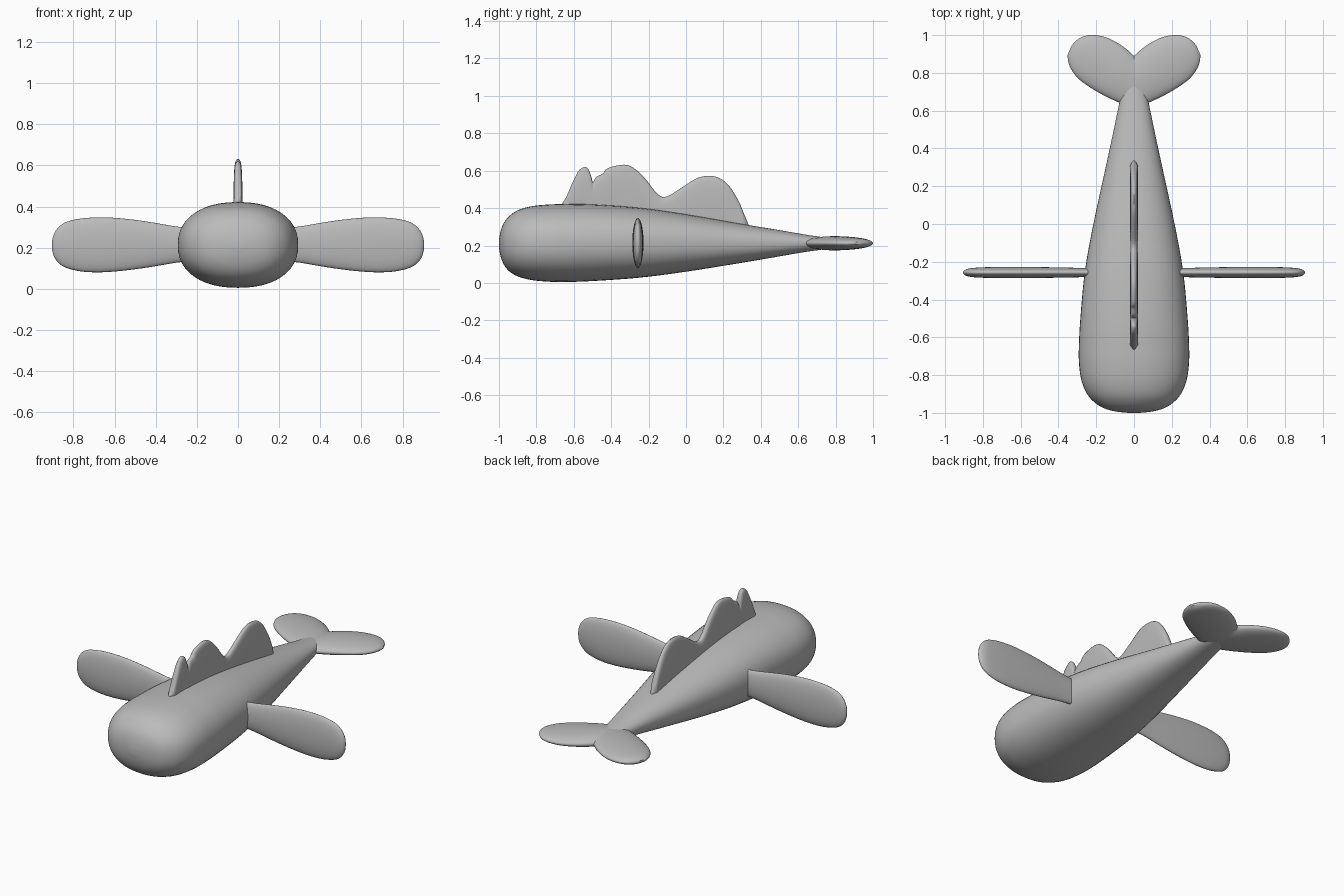
import bpy, math
from mathutils import Vector

if "Cube" in bpy.data.objects:
    bpy.data.objects.remove(bpy.data.objects["Cube"])

grey = bpy.data.materials.new("soft grey")
grey.diffuse_color = (0.5, 0.5, 0.5, 1)
grey.use_nodes = True
grey.node_tree.nodes["Principled BSDF"].inputs["Base Color"].default_value = grey.diffuse_color


def refine(rows, n):
    """Smoothly interpolate a list of number rows, n steps per span."""
    out = []
    for i in range(len(rows) - 1):
        a, b, c, d = (rows[max(0, min(len(rows) - 1, i + k))] for k in (-1, 0, 1, 2))
        for s in range(n):
            t = s / n
            out.append([0.5 * (2 * q + (r - p) * t + (2 * p - 5 * q + 4 * r - w) * t * t
                               + (3 * q - p - 3 * r + w) * t ** 3)
                        for p, q, r, w in zip(a, b, c, d)])
    out.append(list(rows[-1]))
    return out


def loft(name, sections, exp=2.0, sides=32, angle=50):
    """Skin over rounded sections, each (edge point, opposite edge point, half thickness vector)."""
    verts, faces = [], []
    for p, q, half in sections:
        p, q, half = Vector(p), Vector(q), Vector(half)
        for k in range(sides):
            a = 2 * math.pi * k / sides
            c, s = math.cos(a), math.sin(a)
            u = math.copysign(abs(c) ** (2 / exp), c)
            v = math.copysign(abs(s) ** (2 / exp), s)
            verts.append((p + q) / 2 + (q - p) / 2 * u + half * v)
    rings = len(sections)
    for i in range(rings - 1):
        for k in range(sides):
            j = (k + 1) % sides
            faces.append((i * sides + k, i * sides + j, (i + 1) * sides + j, (i + 1) * sides + k))
    faces.append(tuple(reversed(range(sides))))
    faces.append(tuple(range((rings - 1) * sides, rings * sides)))
    me = bpy.data.meshes.new(name)
    me.from_pydata(verts, [], faces)
    me.materials.append(grey)
    ob = bpy.data.objects.new(name, me)
    bpy.context.collection.objects.link(ob)
    # consistent outward normals
    import bmesh
    bm = bmesh.new()
    bm.from_mesh(me)
    bmesh.ops.recalc_face_normals(bm, faces=bm.faces)
    bm.to_mesh(me)
    bm.free()
    bpy.ops.object.select_all(action='DESELECT')
    ob.select_set(True)
    bpy.context.view_layer.objects.active = ob
    bpy.ops.object.shade_smooth_by_angle(angle=math.radians(angle))
    return ob


# Body: y, bottom, top, half width
body = [(-1.0, .19, .23, .03), (-.992, .145, .275, .10), (-.975, .10, .32, .16),
        (-.945, .062, .357, .208), (-.90, .035, .388, .248), (-.83, .016, .409, .278),
        (-.74, .007, .419, .291), (-.65, .005, .421, .292), (-.5, .01, .42, .284),
        (-.25, .028, .402, .26), (0, .06, .367, .215), (.3, .108, .315, .15),
        (.5, .142, .282, .107), (.64, .166, .258, .078), (.74, .18, .243, .055),
        (.82, .195, .227, .025)]
loft("body", [((0, y, b), (0, y, t), (w, 0, 0)) for y, b, t, w in refine(body, 4)],
     exp=2.25, sides=48)

# Dorsal fin: y, top height of the wavy crest
crest = [(-.665, .42), (-.64, .46), (-.61, .53), (-.58, .59), (-.56, .612), (-.54, .62),
         (-.52, .605), (-.505, .565), (-.498, .54), (-.48, .566), (-.445, .584), (-.43, .605),
         (-.40, .62), (-.33, .632), (-.28, .615), (-.22, .56), (-.17, .495), (-.14, .467),
         (-.12, .46), (-.09, .467), (-.03, .505), (.04, .55), (.08, .567), (.13, .572),
         (.18, .56), (.23, .52), (.28, .44), (.31, .37), (.335, .31)]
fin = []
for y, z in refine(crest, 3):
    base = .36 - max(0, y + .5) * .16
    edge = min(y + .665, .335 - y)
    half = .021 * min(1, .35 + edge / .04)
    fin.append(((0, y, base), (0, y, z), (half, 0, 0)))
loft("dorsal_fin", fin, exp=2.8, sides=24)

# Side flippers: x, bottom, top, half thickness
flipper = [(.18, .14, .29, .024), (.3, .127, .303, .025), (.4, .11, .32, .027),
           (.5, .095, .335, .029), (.6, .084, .345, .03), (.68, .08, .347, .03),
           (.76, .084, .342, .029), (.83, .1, .327, .026), (.87, .123, .302, .022),
           (.895, .157, .267, .014), (.905, .195, .23, .004)]
# Tail fluke: front edge x, y, rear edge x, y, half thickness
fluke = [(-.02, .62, -.05, .86, .03), (.03, .625, 0, .89, .035), (.10, .652, .04, .926, .038),
         (.18, .692, .09, .96, .037), (.25, .735, .145, .987, .034), (.30, .775, .20, .999, .03),
         (.333, .82, .25, .998, .025), (.348, .86, .295, .98, .018), (.352, .895, .33, .945, .006)]
for s, side in ((1, "right"), (-1, "left")):
    loft(side + "_flipper", [((s * x, -.257, b), (s * x, -.257, t), (0, h, 0))
                             for x, b, t, h in refine(flipper, 3)])
    loft(side + "_fluke", [((s * a, b, .212), (s * c, d, .212), (0, 0, h))
                           for a, b, c, d, h in refine(fluke, 3)])
